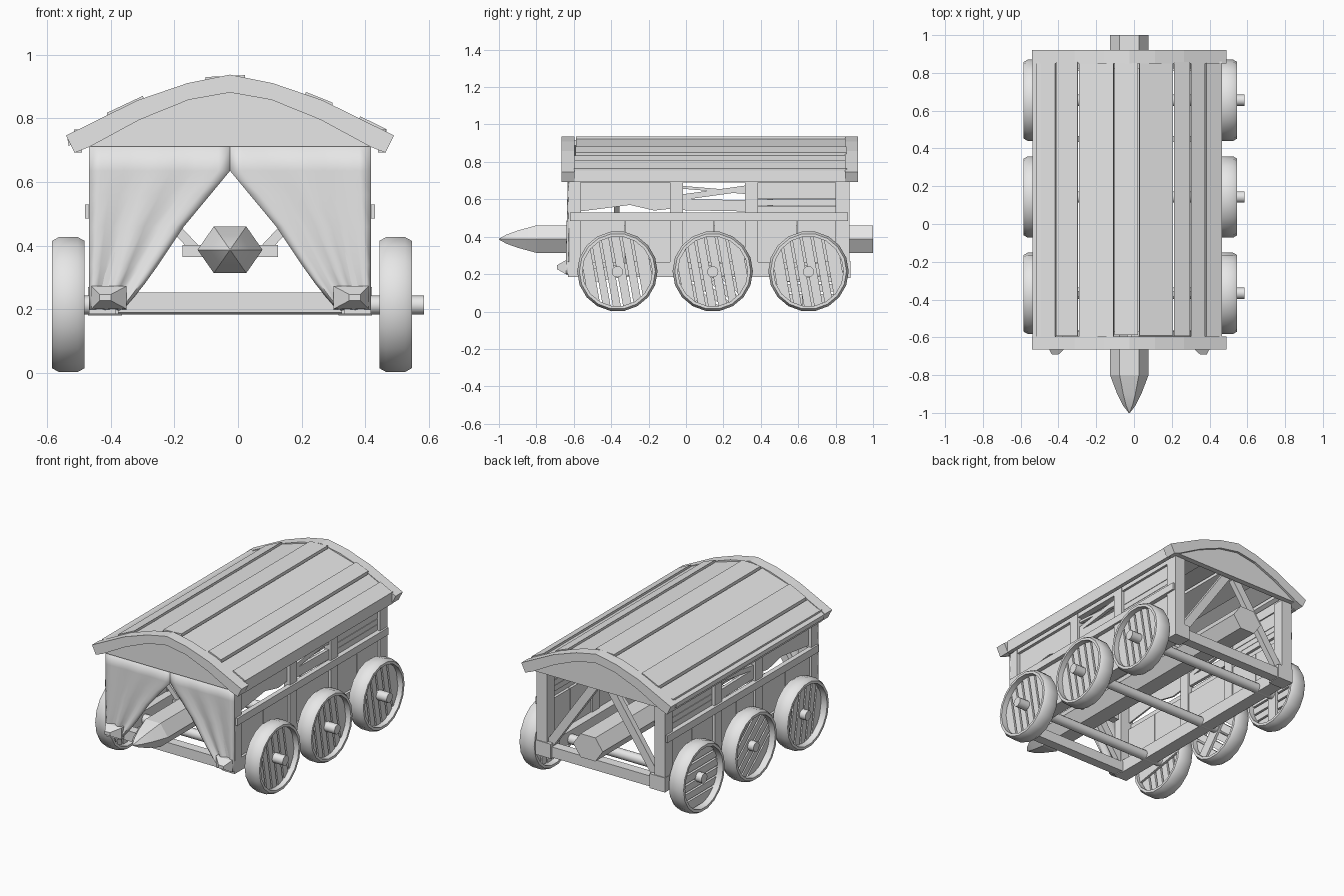
import bpy, bmesh, math, random
from mathutils import Vector, Matrix

if "Cube" in bpy.data.objects:
    bpy.data.objects.remove(bpy.data.objects["Cube"])

random.seed(4)
CX = -0.025          # centre line of the body
HW = 0.443           # body half width
WHEEL_Y = (-0.367, 0.143, 0.655)

mat = bpy.data.materials.new("weathered_grey")
mat.diffuse_color = (0.8, 0.8, 0.8, 1)
mat.use_nodes = True
mat.node_tree.nodes["Principled BSDF"].inputs["Base Color"].default_value = mat.diffuse_color


def finish(bm, name, smooth=None):
    bmesh.ops.recalc_face_normals(bm, faces=bm.faces)
    me = bpy.data.meshes.new(name)
    bm.to_mesh(me)
    bm.free()
    ob = bpy.data.objects.new(name, me)
    bpy.context.collection.objects.link(ob)
    me.materials.append(mat)
    if smooth:
        bpy.ops.object.select_all(action='DESELECT')
        ob.select_set(True)
        bpy.context.view_layer.objects.active = ob
        bpy.ops.object.shade_smooth_by_angle(angle=math.radians(smooth))
    return ob


def box(name, x0, x1, y0, y1, z0, z1):
    bm = bmesh.new()
    m = Matrix.Translation(((x0 + x1) / 2, (y0 + y1) / 2, (z0 + z1) / 2))
    bmesh.ops.create_cube(bm, size=1, matrix=m @ Matrix.Diagonal((x1 - x0, y1 - y0, z1 - z0, 1)))
    return finish(bm, name)


def beam(name, a, b, w, t, up=(0, 1, 0)):
    """Rectangular bar from a to b; t is measured along up."""
    a, b = Vector(a), Vector(b)
    d = (b - a).normalized()
    u = Vector(up)
    s = d.cross(u).normalized()
    rot = Matrix((s, u, d)).transposed().to_4x4()
    bm = bmesh.new()
    bmesh.ops.create_cube(bm, size=1, matrix=Matrix.Translation((a + b) / 2) @ rot
                          @ Matrix.Diagonal((w, t, (b - a).length, 1)))
    return finish(bm, name)


def prism(name, pts, c0, c1, axis):
    """Extrude a 2D outline: axis y takes (x, z), axis x takes (y, z)."""
    bm = bmesh.new()

    def place(p, c):
        return (p[0], c, p[1]) if axis == 'y' else (c, p[0], p[1])
    lo = [bm.verts.new(place(p, c0)) for p in pts]
    hi = [bm.verts.new(place(p, c1)) for p in pts]
    bm.faces.new(lo)
    bm.faces.new(hi)
    for i in range(len(pts)):
        j = (i + 1) % len(pts)
        bm.faces.new((lo[i], lo[j], hi[j], hi[i]))
    return finish(bm, name)


def lathe(name, rings, n, origin, axis, closed, smooth, zscale=1):
    """Sweep (position, radius) rings around the x or y axis."""
    bm = bmesh.new()
    rows = []
    for c, r in rings:
        row = []
        for i in range(n):
            t = 2 * math.pi * i / n
            u, v = r * math.cos(t), r * math.sin(t) * zscale
            off = (c, u, v) if axis == 'x' else (u, c, v)
            row.append(bm.verts.new(Vector(origin) + Vector(off)))
        rows.append(row)
    for k in range(len(rows) if closed else len(rows) - 1):
        p, q = rows[k], rows[(k + 1) % len(rows)]
        for i in range(n):
            j = (i + 1) % n
            bm.faces.new((p[i], p[j], q[j], q[i]))
    if not closed:
        bm.faces.new(rows[0])
        bm.faces.new(rows[-1])
    return finish(bm, name, smooth)


def interp(table, d):
    for (a, p), (b, q) in zip(table, table[1:]):
        if d <= b:
            return p + (q - p) * (d - a) / (b - a)
    return table[-1][1]


# --- roof end bows and gables
OUTER = [(0, .937), (.135, .91), (.29, .857), (.515, .746)]
INNER = [(0, .881), (.13, .858), (.285, .795), (.44, .711)]


def both(half):
    return [(CX - d, z) for d, z in reversed(half)] + [(CX + d, z) for d, z in half[1:]]


bow = both(OUTER) + list(reversed(both(INNER + [(.488, .692)])))
gable = both(INNER)
for end, y0, y1, g0, g1 in (("front", -.665, -.595, -.65, -.615), ("rear", .85, .92, .87, .905)):
    prism(end + "_roof_bow", bow, y0, y1, 'y')
    prism(end + "_gable", gable, g0, g1, 'y')

# --- roof planks laid along the arch
edges = [-.515, -.39, -.27, -.08, .05, .235, .325, .405, .495]
for i, (a, b) in enumerate(zip(edges, edges[1:])):
    a, b = a + .003, b - .003
    lift = .008 if i % 2 else -.004
    za, zb = (interp(OUTER, abs(v)) + lift for v in (a, b))
    th = .03
    prism("roof_plank", [(CX + a, za), (CX + b, zb), (CX + b * .99, zb - th), (CX + a * .99, za - th)],
          -.597 + random.uniform(0, .01), .86 - random.uniform(0, .008), 'y')

# --- side walls, posts and rails
for s, side in ((-1, "left"), (1, "right")):
    def bx(name, d0, d1, *r):
        x0, x1 = sorted((CX + s * d0, CX + s * d1))
        return box(side + "_" + name, x0, x1, *r)

    def px(d):
        return CX + s * d
    bx("eave_board", .465, .49, -.6, .86, .692, .765)
    bx("top_rail", .40, .44, -.6, .86, .69, .75)
    bx("bottom_rail", .36, HW, -.63, .88, .185, .265)
    bx("middle_rail", .425, .455, -.62, .865, .485, .53)
    for y0, y1, d0 in ((-.625, -.565, .35), (-.085, -.015, .40), (.315, .385, .40), (.8, .875, .37)):
        bx("post", d0, HW, y0, y1, .185, .715)
    bx("rear_corner_block", .34, HW + .003, .79, .88, .18, .27)
    for y0, y1 in ((-.565, -.33), (-.327, -.085), (-.015, .15), (.153, .315), (.385, .59), (.593, .8)):
        bx("lower_wall_plank", .408, .428, y0, y1, .25, .49)
    # ragged hide in the first bay
    prism(side + "_side_hide", [(-.57, .7), (-.57, .535), (-.45, .55), (-.3, .57), (-.17, .54),
                                (-.08, .55), (-.08, .7)], px(.412), px(.422), 'x')
    # loose boards in the middle bay, solid boards in the last
    beam(side + "_loose_board", (px(.42), -.03, .61), (px(.42), .33, .66), .03, .02, (1, 0, 0))
    beam(side + "_loose_board", (px(.42), -.03, .665), (px(.42), .33, .635), .015, .02, (1, 0, 0))
    beam(side + "_loose_board", (px(.42), -.03, .572), (px(.42), .33, .565), .06, .02, (1, 0, 0))
    for z0, z1 in ((.53, .565), (.567, .60), (.603, .7)):
        bx("upper_wall_plank", .408, .425, .385, .8, z0, z1)

    # front corner spike
    bm = bmesh.new()
    rings = []
    for y, w, h, dx in ((-.60, .055, .038, 0), (-.645, .055, .036, 0), (-.69, .018, .01, .012)):
        rings.append([bm.verts.new((px(.38 + dx) + u * w, y, .237 + v * h))
                      for u, v in ((-1, -1), (1, -1), (1, 1), (-1, 1))])
    for p, q in zip(rings, rings[1:]):
        for i in range(4):
            bm.faces.new((p[i], p[(i + 1) % 4], q[(i + 1) % 4], q[i]))
    bm.faces.new(rings[0])
    bm.faces.new(rings[-1])
    finish(bm, side + "_corner_spike")

    # end braces and ram sling struts
    for y in (-.585, .84):
        beam(side + "_end_brace", (px(.37), y, .25), (px(.03), y, .74), .05, .035)
    for y in (-.37, .45):
        beam(side + "_sling_strut", (px(.40), y, .70), (px(.11), y, .39), .03, .03)

    # front curtain gathered to the side
    opening = [(.2, .335), (.24, .30), (.28, .268), (.34, .225), (.46, .145), (.56, .062), (.635, 0), (.715, 0)]
    bm = bmesh.new()
    rows = []
    for z, d in opening:
        row = []
        for k in range(13):
            f = k / 12
            fold = .012 * math.sin(f * 5 * math.pi) * (.72 - z) / .5
            row.append(bm.verts.new((px(HW + (d - HW) * f), -.632 - fold * (1 if k else 0), z)))
        rows.append(row)
    for p, q in zip(rows, rows[1:]):
        for k in range(12):
            bm.faces.new((p[k], p[k + 1], q[k + 1], q[k]))
    cur = finish(bm, side + "_front_curtain", 60)
    sol = cur.modifiers.new("thickness", 'SOLIDIFY')
    sol.thickness = .008

# --- cross beams
box("front_beam", CX - .4, CX + .4, -.62, -.56, .19, .253)
box("rear_beam", CX - .4, CX + .4, .81, .87, .185, .25)
for y in (-.37, .45):
    box("sling_beam", CX - .15, CX + .15, y - .025, y + .025, .365, .402)

# --- battering ram with pointed head
lathe("ram_log", [(-.8, .102), (1.0, .102)], 6, (CX, 0, .387), 'y', False, None, .83)
lathe("ram_head", [(-.8, .102), (-.9, .064), (-.96, .034), (-1.0, .003)], 6,
      (CX, 0, .387), 'y', False, 35, .83)

# --- axles and plank wheels
R, RI = .215, .187
for wi, y in enumerate(WHEEL_Y):
    lathe("axle", [(-.585, .03), (.585, .03)], 12, (0, y, .213), 'x', False, 40)
    for s, xc in ((-1, -.533), (1, .495)):
        lathe("wheel_rim", [(-.051, RI), (-.051, R - .012), (-.03, R), (.03, R), (.051, R - .012), (.051, RI)],
              18, (xc, y, R), 'x', True, 35)
        tilt = math.radians(10 + (0 if s > 0 else 40 * wi))
        # planks cut to the circle of the rim
        cuts = [-.185, -.115, -.062, -.008, .05, .105, .185]
        for a, b in zip(cuts, cuts[1:]):
            a, b = a + .006, b - .006
            us = [a + (b - a) * k / 4 for k in range(5)]
            h = [math.sqrt(max(.19 ** 2 - u * u, 0)) for u in us]
            pts = list(zip(us, h)) + [(u, -v) for u, v in reversed(list(zip(us, h)))]
            c, n = math.cos(tilt), math.sin(tilt)
            prism("wheel_plank", [(y + u * c - v * n, R + u * n + v * c) for u, v in pts],
                  xc - .012, xc + .018, 'x')
        # batten across the inner face
        d = Vector((0, math.cos(tilt), math.sin(tilt)))
        mid = Vector((xc - s * .022, y, R))
        beam("wheel_batten", mid - d * .185, mid + d * .185, .07, .02, (1, 0, 0))
